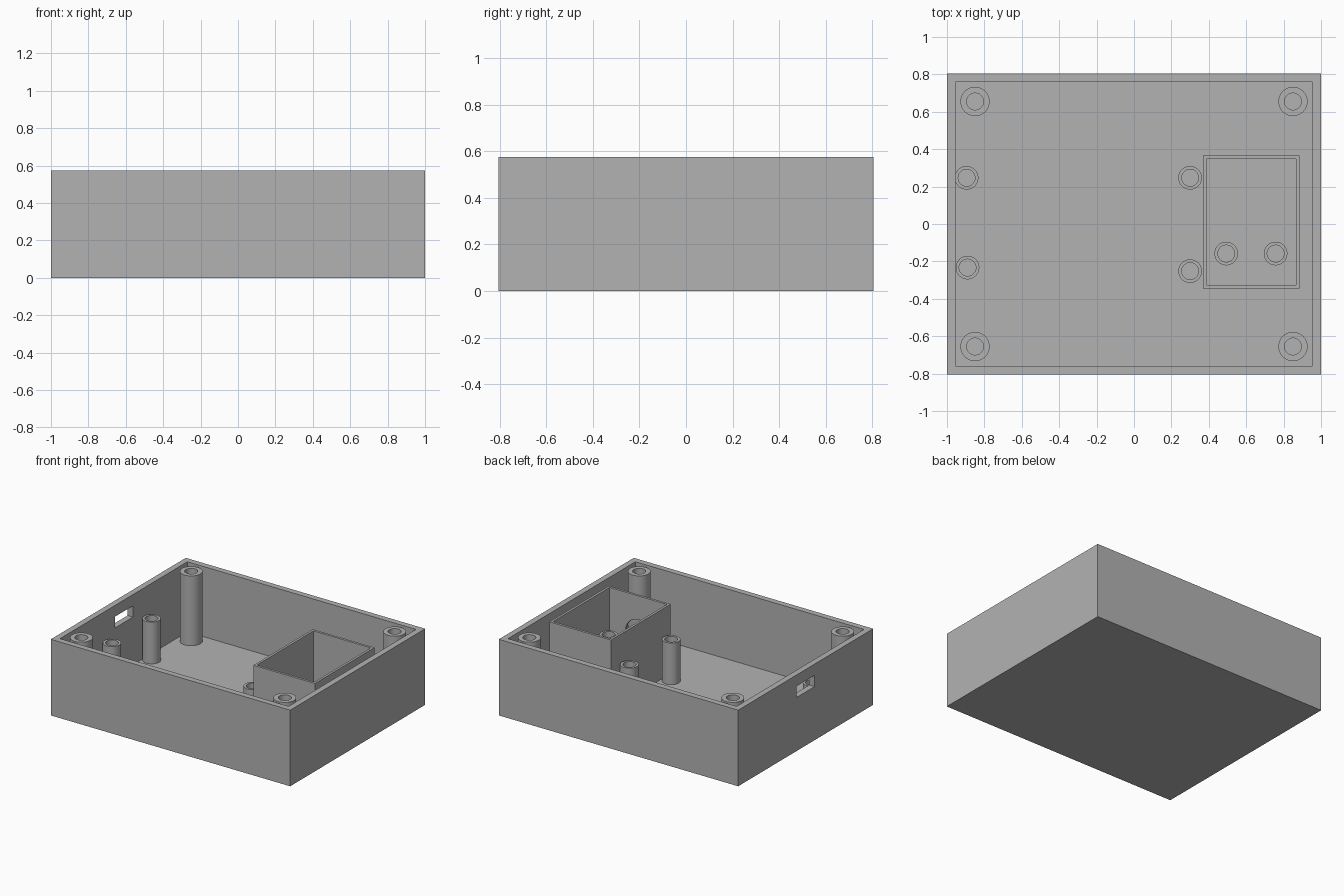
import bpy, bmesh, math
from mathutils import Matrix, Vector

cube = bpy.data.objects.get("Cube")
if cube:
    bpy.data.objects.remove(cube, do_unlink=True)

GREY = (0.45, 0.45, 0.45, 1)
grey = bpy.data.materials.new("plain grey")
grey.use_nodes = True
grey.diffuse_color = GREY
grey.node_tree.nodes["Principled BSDF"].inputs["Base Color"].default_value = GREY

HEIGHT, FLOOR = 0.575, 0.045


def finish(bm, name):
    bmesh.ops.recalc_face_normals(bm, faces=bm.faces)
    mesh = bpy.data.meshes.new(name)
    bm.to_mesh(mesh)
    bm.free()
    mesh.materials.append(grey)
    obj = bpy.data.objects.new(name, mesh)
    bpy.context.collection.objects.link(obj)
    return obj


def block(x, y, z):
    """Box between the given (low, high) ranges."""
    bm = bmesh.new()
    size = [b - a for a, b in (x, y, z)]
    centre = [(a + b) / 2 for a, b in (x, y, z)]
    bmesh.ops.create_cube(bm, size=1, matrix=Matrix.Translation(centre) @ Matrix.Diagonal((*size, 1)))
    return bm


def hollow(bm, wall, bottom):
    """Inset the top face and sink it to leave a pocket."""
    bm.faces.ensure_lookup_table()
    top = max(bm.faces, key=lambda f: f.calc_center_median().z)
    bmesh.ops.inset_region(bm, faces=[top], thickness=wall, use_even_offset=True)
    drop = bottom - top.calc_center_median().z
    pushed = bmesh.ops.extrude_face_region(bm, geom=[top])["geom"]
    verts = [v for v in pushed if isinstance(v, bmesh.types.BMVert)]
    bmesh.ops.translate(bm, verts=verts, vec=Vector((0, 0, drop)))
    if top.is_valid:
        bmesh.ops.delete(bm, geom=[top], context="FACES_ONLY")


def post(name, x, y, top, radius, hole):
    """Round screw post with a bore."""
    low = FLOOR - 0.01
    bm = bmesh.new()
    bmesh.ops.create_cone(bm, cap_ends=True, segments=48, radius1=radius, radius2=radius,
                          depth=top - low, matrix=Matrix.Translation((x, y, (top + low) / 2)))
    hollow(bm, radius - hole, FLOOR)
    obj = finish(bm, name)
    bpy.ops.object.select_all(action="DESELECT")
    obj.select_set(True)
    bpy.context.view_layer.objects.active = obj
    bpy.ops.object.shade_smooth_by_angle(angle=math.radians(40))


def cut(target, cutter):
    cutter.hide_render = True
    cutter.hide_set(True)
    mod = target.modifiers.new("opening", "BOOLEAN")
    mod.operation = "DIFFERENCE"
    mod.solver = "EXACT"
    mod.object = cutter


# Open case with a cable slot in its right wall
bm = block((-1, 1), (-0.805, 0.805), (0, HEIGHT))
hollow(bm, 0.045, FLOOR)
case = finish(bm, "case")
cut(case, finish(block((-1.1, -0.9), (-0.105, 0.11), (0.405, 0.49)), "slot_cutter"))

# Inner compartment with a round opening in its front wall
bm = block((0.37, 0.885), (-0.345, 0.365), (0.02, HEIGHT - 0.005))
hollow(bm, 0.018, FLOOR - 0.01)
compartment = finish(bm, "compartment")
bm = bmesh.new()
bmesh.ops.create_cone(bm, cap_ends=True, segments=48, radius1=0.11, radius2=0.11, depth=0.1,
                      matrix=Matrix.Translation((0.625, -0.345, 0.28)) @ Matrix.Rotation(math.pi / 2, 4, "X"))
cut(compartment, finish(bm, "round_cutter"))

# Tall lid posts in the corners
for side, x in (("right", -0.85), ("left", 0.85)):
    for end, y in (("front", -0.655), ("back", 0.655)):
        post(f"corner_post_{end}_{side}", x, y, HEIGHT - 0.003, 0.078, 0.045)

# Board posts on the main floor
for i, (x, y) in enumerate([(-0.895, 0.247), (-0.89, -0.233), (0.3, 0.247), (0.3, -0.252)]):
    post(f"board_post_{i + 1}", x, y, 0.36, 0.063, 0.045)

# Short posts inside the compartment
for side, x in (("right", 0.493), ("left", 0.757)):
    post(f"compartment_post_{side}", x, -0.158, 0.31, 0.063, 0.045)
